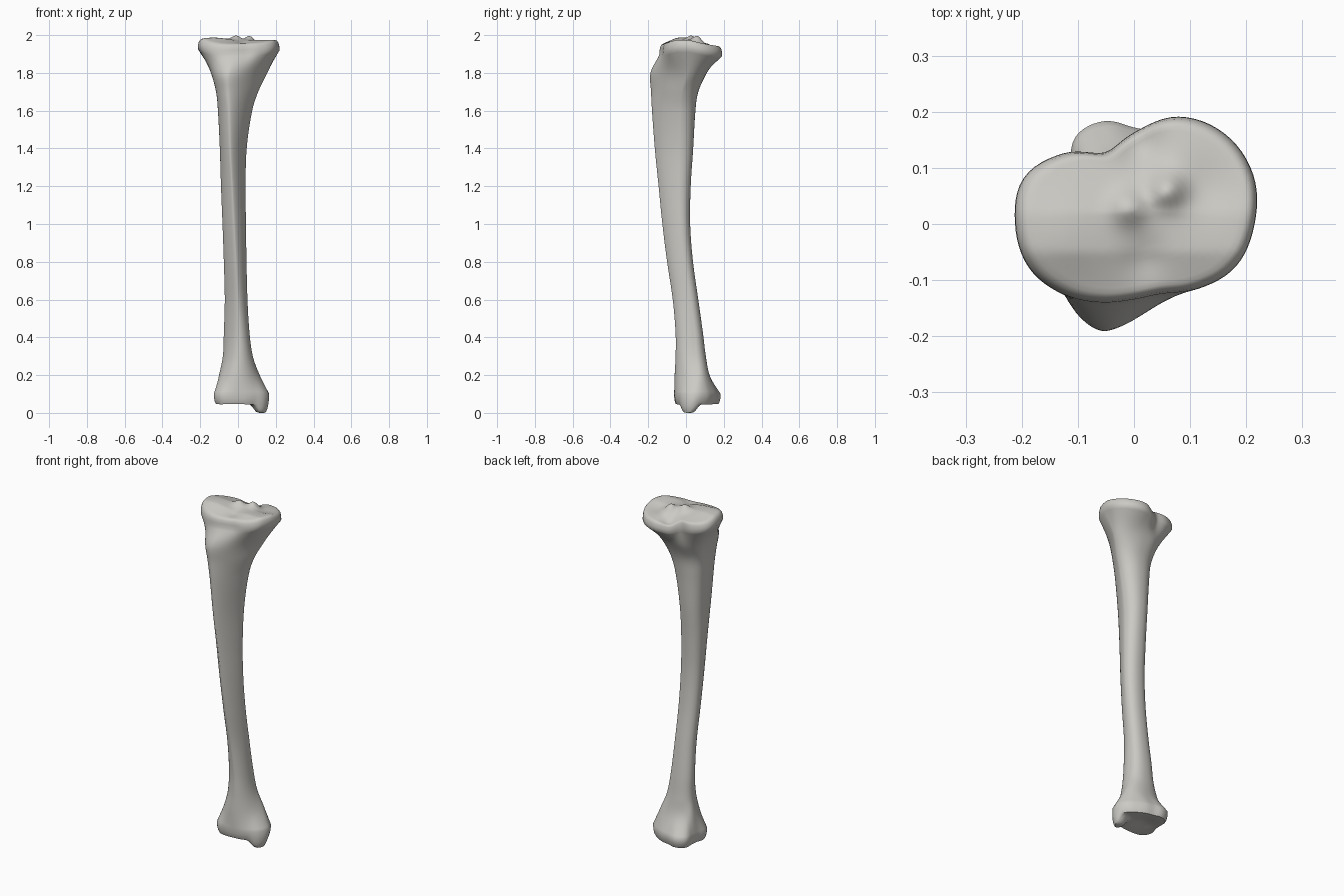
import bpy, bmesh, math
from mathutils import Vector

cube = bpy.data.objects.get("Cube")
if cube:
    bpy.data.objects.remove(cube)

SIDES = 96
ANGLES = [math.tau * i / SIDES for i in range(SIDES)]


def bump(x, y, cx, cy, size, power=2):
    return math.exp(-(math.hypot(x - cx, y - cy) / size) ** power)


def plateau_height(x, y):
    """Upper joint surface: two shallow dishes, two spines and a rear notch."""
    z = 1.975 - 0.22 * max(y - 0.02, 0) - 0.3 * max(-0.05 - y, 0)
    z += 0.024 * bump(x, y, -0.01, 0.03, 0.03) + 0.033 * bump(x, y, 0.06, 0.06, 0.03)
    z -= 0.012 * bump(x, y, 0.13, 0.06, 0.06) + 0.025 * bump(x, y, 0.01, 0.14, 0.045)
    z += 0.012 * bump(x, y, -0.13, -0.02, 0.08) - 0.012 * bump(x, y, 0.02, -0.06, 0.04)
    return z


def ankle_height(x, y):
    """Lower joint surface: hollow arch with an inner ankle knob."""
    z = 0.045 + 0.015 * bump(x, y, -0.02, 0.06, 0.07)
    return z - 0.045 * bump(x, y, 0.125, 0.015, 0.048, 4)


def smooth_radius(radii, angle):
    """Periodic cubic interpolation of evenly spaced radii."""
    n = len(radii)
    f = angle / math.tau * n
    i, t = int(f), f % 1
    a, b, c, d = (radii[(i + k) % n] for k in (-1, 0, 1, 2))
    return b + 0.5 * t * (c - a + t * (2 * a - 5 * b + 4 * c - d + t * (3 * (b - c) + d - a)))


def outline(radii, cy):
    pts = []
    for a in ANGLES:
        r = smooth_radius(radii, a)
        pts.append(Vector((r * math.cos(a), cy + r * math.sin(a), 0)))
    return pts


def shaft_ring(z, x0, x1, y0, y1, crest, power):
    """Section with a sharp front crest and a rounder back."""
    mid, half = (x0 + x1) / 2, (x1 - x0) / 2
    cy = y0 + 0.66 * (y1 - y0)
    ring = []
    for a in ANGLES:
        c, s = math.cos(a), math.sin(a)
        p = 2 / (power if s < 0 else 2.2)
        u = math.copysign(abs(c) ** p, c)
        v = abs(s) ** p
        if s < 0:
            ring.append(Vector((mid + half * u + (crest - mid) * v, cy - (cy - y0) * v, z)))
        else:
            ring.append(Vector((mid + half * u, cy + (y1 - cy) * v, z)))
    return ring


def cap_ring(base, centre, scale, height, offset):
    ring = []
    for p in base:
        x, y = centre.x + (p.x - centre.x) * scale, centre.y + (p.y - centre.y) * scale
        ring.append(Vector((x, y, height(x, y) + offset)))
    return ring


# End outlines, as radii counter-clockwise from the left side
plateau = outline([.215, .23, .228, .207, .163, .138, .178, .213,
                   .212, .203, .178, .152, .135, .135, .163, .197], 0)
ankle = outline([.165, .15, .13, .122, .122, .144, .148, .122,
                 .118, .138, .14, .122, .112, .116, .13, .155], 0.05)
plateau_centre, ankle_centre = Vector((0.02, 0.03, 0)), Vector((0, 0.05, 0))

# Shaft stations: z, right, left, front, back, crest x, crest roundness
shaft = [
    (.20, -.10, .115, -.06, .125, .0, 2.0),
    (.30, -.08, .078, -.055, .105, .01, 1.9),
    (.42, -.075, .06, -.055, .09, .01, 1.75),
    (.60, -.07, .05, -.07, .065, .0, 1.6),
    (.80, -.075, .045, -.10, .037, -.01, 1.5),
    (1.0, -.082, .042, -.125, .022, -.02, 1.45),
    (1.2, -.09, .04, -.145, .025, -.03, 1.45),
    (1.4, -.096, .046, -.165, .038, -.04, 1.5),
    (1.6, -.105, .075, -.18, .05, -.045, 1.55),
    (1.7, -.112, .107, -.185, .065, -.05, 1.6),
    (1.8, -.138, .155, -.188, .11, -.05, 1.65),
]
stations = [(0.1, [Vector((p.x, p.y, 0.1)) for p in ankle])]
stations += [(row[0], shaft_ring(*row)) for row in shaft]
stations.append((1.92, cap_ring(plateau, plateau_centre, 1, plateau_height, -0.048)))


def tangent(i, k):
    a, b = max(i - 1, 0), min(i + 1, len(stations) - 1)
    return (stations[b][1][k] - stations[a][1][k]) / (stations[b][0] - stations[a][0])


# Ankle cap from the centre outwards
rings = []
for s in (.06, .15, .25, .35, .45, .55, .65, .73, .8, .86, .91):
    rings.append(cap_ring(ankle, ankle_centre, s, ankle_height, 0))
rings.append(cap_ring(ankle, ankle_centre, .955, ankle_height, .012))
rings.append(cap_ring(ankle, ankle_centre, .985, ankle_height, .03))

# Shaft by cubic interpolation between stations
STEPS = 7
for i in range(len(stations) - 1):
    (z0, r0), (z1, r1) = stations[i], stations[i + 1]
    h = z1 - z0
    for j in range(STEPS):
        t = j / STEPS
        e = t * t * (3 - 2 * t)
        f, g = h * t * (1 - t) ** 2, h * t * t * (t - 1)
        rings.append([r0[k] * (1 - e) + r1[k] * e + tangent(i, k) * f + tangent(i + 1, k) * g
                      for k in range(SIDES)])
rings.append(stations[-1][1])

# Plateau cap from the rim inwards
rings.append(cap_ring(plateau, plateau_centre, .995, plateau_height, -.028))
rings.append(cap_ring(plateau, plateau_centre, .975, plateau_height, -.012))
rings.append(cap_ring(plateau, plateau_centre, .94, plateau_height, -.003))
for j in range(16):
    rings.append(cap_ring(plateau, plateau_centre, .9 - j * .056, plateau_height, 0))

# Skin the rings
bm = bmesh.new()
grid = [[bm.verts.new(p) for p in ring] for ring in rings]
for lower, upper in zip(grid, grid[1:]):
    for k in range(SIDES):
        n = (k + 1) % SIDES
        bm.faces.new((lower[k], lower[n], upper[n], upper[k]))
bm.faces.new(grid[0][::-1])
bm.faces.new(grid[-1])
bmesh.ops.recalc_face_normals(bm, faces=bm.faces)
mesh = bpy.data.meshes.new("shin_bone")
bm.to_mesh(mesh)
bm.free()

bone = bpy.data.objects.new("shin_bone", mesh)
bpy.context.collection.objects.link(bone)

# Warm grey bone colour
colour = (0.60, 0.59, 0.555, 1)
mat = bpy.data.materials.new("bone_grey")
mat.use_nodes = True
mat.diffuse_color = colour
mat.node_tree.nodes["Principled BSDF"].inputs["Base Color"].default_value = colour
mesh.materials.append(mat)

bpy.context.view_layer.objects.active = bone
bone.select_set(True)
bpy.ops.object.shade_smooth_by_angle(angle=math.radians(50))
